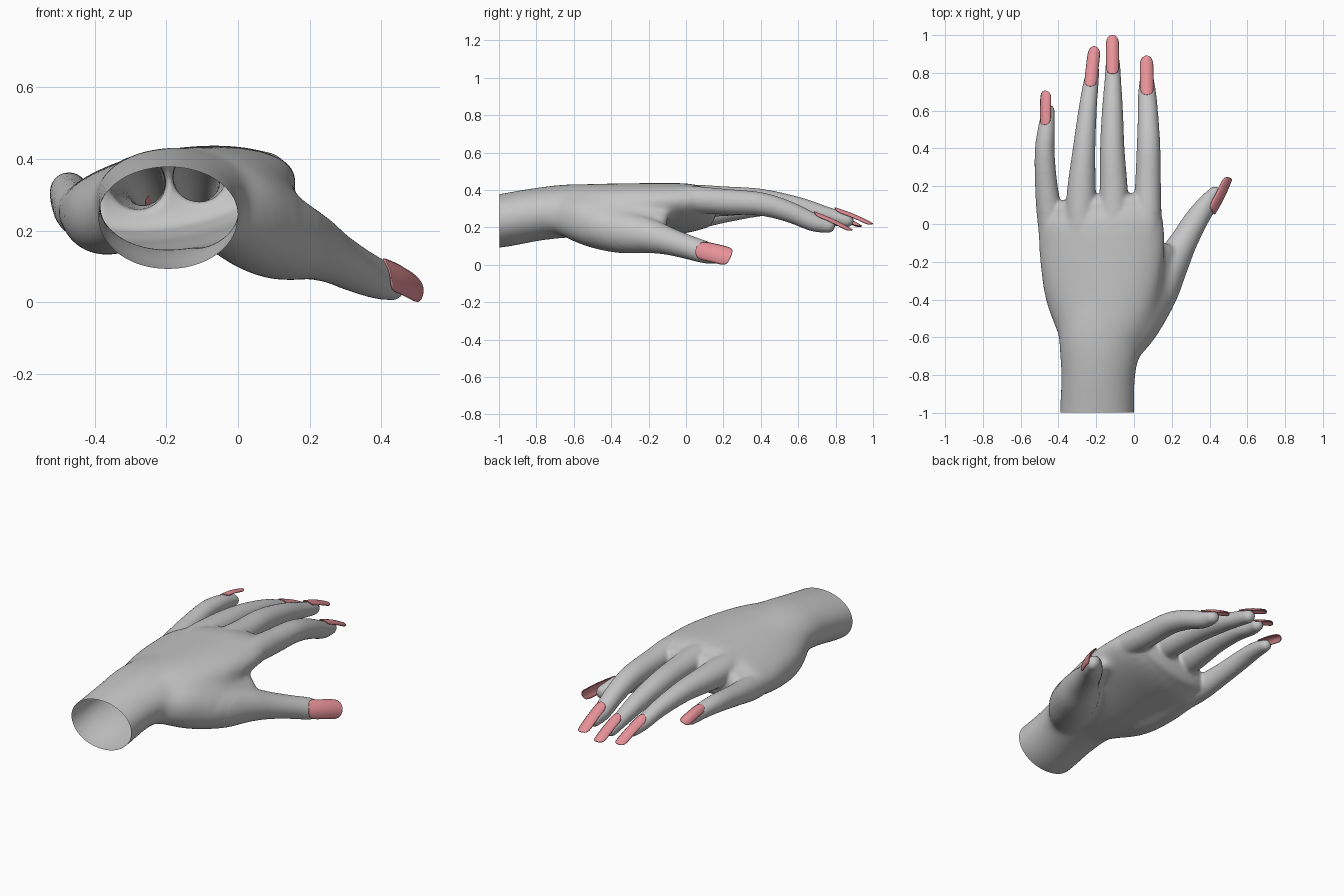
import bpy
import bmesh
import math
from mathutils import Vector

cube = bpy.data.objects.get("Cube")
if cube:
    bpy.data.objects.remove(cube)


def material(name, rgb):
    m = bpy.data.materials.new(name)
    m.use_nodes = True
    m.diffuse_color = (*rgb, 1)
    bsdf = next(n for n in m.node_tree.nodes if n.type == "BSDF_PRINCIPLED")
    bsdf.inputs["Base Color"].default_value = (*rgb, 1)
    return m


skin = material("grey skin", (0.56, 0.56, 0.56))
polish = material("pink nail polish", (0.8, 0.29, 0.32))


def make_object(name, bm, mat):
    mesh = bpy.data.meshes.new(name)
    bm.to_mesh(mesh)
    bm.free()
    mesh.materials.append(mat)
    ob = bpy.data.objects.new(name, mesh)
    bpy.context.collection.objects.link(ob)
    for p in mesh.polygons:
        p.use_smooth = True
    return ob


def spline(rows, steps=8):
    """Smooth curve through rows of numbers."""
    rows = [tuple(2 * a - b for a, b in zip(rows[0], rows[1]))] + rows
    rows.append(tuple(2 * a - b for a, b in zip(rows[-1], rows[-2])))
    out = []
    for a, b, c, d in zip(rows, rows[1:], rows[2:], rows[3:]):
        for k in range(steps):
            t = k / steps
            out.append([q + t * ((r - p) + t * (2*p - 5*q + 4*r - s + t * (3*q - p - 3*r + s))) / 2
                        for p, q, r, s in zip(a, b, c, d)])
    out.append(list(rows[-2]))
    return out


def loft(bm, rows, up, sides=32):
    """Closed tube; each row is x, y, z, half width, height above, height below."""
    pts = spline(rows)
    # rounded end
    end = pts[-1]
    direction = (Vector(end[:3]) - Vector(pts[-2][:3])).normalized()
    for k in range(1, 7):
        a = k / 6 * math.radians(84)
        centre = Vector(end[:3]) + direction * min(end[3], 0.06) * math.sin(a)
        pts.append([*centre] + [r * math.cos(a) for r in end[3:]])
    rings = []
    for i, p in enumerate(pts):
        tangent = Vector(pts[min(i + 1, len(pts) - 1)][:3]) - Vector(pts[max(i - 1, 0)][:3])
        side = tangent.cross(Vector(up)).normalized()
        top = side.cross(tangent).normalized()
        ring = []
        for s in range(sides):
            a = 2 * math.pi * s / sides
            h = p[4] if math.sin(a) > 0 else p[5]
            ring.append(bm.verts.new(Vector(p[:3]) + side * p[3] * math.cos(a) + top * h * math.sin(a)))
        rings.append(ring)
    for r, q in zip(rings, rings[1:]):
        for s in range(sides):
            n = (s + 1) % sides
            bm.faces.new((r[s], r[n], q[n], q[s]))
    bm.faces.new(rings[0][::-1])
    bm.faces.new(rings[-1])


def finger(bm, rows, up=(0, 0, 1)):
    loft(bm, [(x, y, z, r, r * h, r * h) for x, y, z, r, h in rows], up)


body = bmesh.new()

# wrist
loft(body, [(-.195, -1.12, .235, .2, .13, .145), (-.195, -1, .24, .2, .138, .15),
            (-.19, -.8, .27, .199, .142, .143), (-.18, -.62, .29, .22, .142, .143),
            (-.17, -.45, .295, .22, .135, .13)], (0, 0, 1))

# palm, sloping down towards the little finger
loft(body, [(-.18, -.66, .285, .19, .13, .13), (-.175, -.55, .285, .25, .142, .14),
            (-.17, -.4, .285, .3, .145, .135), (-.17, -.2, .292, .335, .138, .125),
            (-.175, 0, .3, .335, .127, .12), (-.185, .1, .307, .285, .095, .105)], (-.16, 0, 1))

# heel of the palm below the little finger
finger(body, [(-.26, -.68, .28, .08, 1), (-.35, -.42, .242, .11, 1),
              (-.39, -.2, .245, .107, 1), (-.4, -.02, .255, .09, 1)])

# fingers
finger(body, [(.03, -.28, .33, .03, 1), (.055, -.1, .345, .07, 1), (.068, .02, .35, .076, .95),
              (.074, .2, .338, .069, 1), (.077, .4, .325, .063, 1), (.075, .55, .284, .056, 1),
              (.07, .68, .228, .049, 1), (.068, .76, .209, .039, 1)])
finger(body, [(-.1, -.28, .345, .04, .9), (-.102, -.1, .352, .08, .95), (-.105, .02, .355, .082, .92),
              (-.108, .2, .35, .074, .95), (-.115, .4, .342, .065, 1), (-.114, .6, .307, .056, 1),
              (-.112, .75, .267, .045, 1), (-.112, .86, .237, .038, 1)])
finger(body, [(-.25, -.28, .325, .04, .9), (-.27, -.1, .325, .08, .95), (-.28, .02, .33, .085, .93),
              (-.277, .2, .333, .075, .97), (-.264, .4, .33, .06, 1), (-.246, .6, .3, .049, 1),
              (-.23, .73, .26, .042, 1), (-.217, .81, .24, .035, 1)])
finger(body, [(-.39, -.28, .25, .04, 1), (-.425, -.1, .25, .07, 1), (-.442, .02, .255, .071, 1),
              (-.464, .2, .284, .06, 1), (-.473, .38, .31, .053, 1), (-.464, .5, .31, .046, 1),
              (-.453, .6, .292, .034, 1)])

# thumb with its ball
thumb_up = (.8, -.35, .4)
finger(body, [(-.1, -.76, .26, .06, 1), (-.02, -.6, .24, .11, 1), (.05, -.47, .208, .125, 1),
              (.125, -.33, .178, .121, 1), (.2, -.2, .156, .095, 1), (.264, -.09, .126, .074, 1),
              (.328, .02, .092, .064, 1), (.388, .105, .066, .06, .85), (.425, .155, .048, .046, .85)],
       thumb_up)

# web between thumb and palm
loft(body, [(-.06, -.72, .28, .06, .06, .06), (.01, -.55, .275, .13, .1, .09),
            (.08, -.38, .26, .15, .09, .08), (.125, -.22, .25, .12, .06, .06),
            (.145, -.15, .245, .1, .045, .045)], (.65, 0, .75))

# fuse everything into one soft skin
draft = make_object("hand_draft", body, skin)
remesh = draft.modifiers.new("fuse", "REMESH")
remesh.mode = "VOXEL"
remesh.voxel_size = 0.008
soften = draft.modifiers.new("soften", "SMOOTH")
soften.factor = 0.5
soften.iterations = 14
fused = bpy.data.meshes.new_from_object(draft.evaluated_get(bpy.context.evaluated_depsgraph_get()))
hand = bmesh.new()
hand.from_mesh(fused)
bpy.data.objects.remove(draft)
bpy.data.meshes.remove(fused)

# blend the palm, thumb ball and knuckles, less towards the fingers
for reach, thumb_reach, rounds in ((-.06, .16, 40), (0, .19, 20), (.06, .22, 12)):
    soft = [v for v in hand.verts if v.co.y < reach and v.co.x < thumb_reach]
    for _ in range(rounds):
        bmesh.ops.smooth_vert(hand, verts=soft, factor=0.5,
                              use_axis_x=True, use_axis_y=True, use_axis_z=True)

# open the wrist
bmesh.ops.bisect_plane(hand, geom=hand.verts[:] + hand.edges[:] + hand.faces[:],
                       plane_co=(0, -0.997, 0), plane_no=(0, 1, 0), clear_inner=True)
make_object("hand", hand, skin)


# nails: long curved plates with round ends
def nail(name, base, tip, up, half_width, sag):
    base, tip = Vector(base), Vector(tip)
    along = tip - base
    side = along.cross(Vector(up)).normalized()
    top = side.cross(along).normalized()
    bm = bmesh.new()
    rows, cols = 20, 10
    grid = []
    for i in range(rows + 1):
        t = (1 - math.cos(math.pi * i / rows)) / 2
        w = half_width * max(0.03, 1 - abs(2 * t - 1) ** 7) ** 0.5
        line = []
        for j in range(cols + 1):
            v = (2 * j / cols - 1) * w / half_width
            arch = 0.006 * math.sin(math.pi * t)
            line.append(bm.verts.new(base + along * t + side * half_width * v + top * (arch - sag * v * v)))
        grid.append(line)
    for a, b in zip(grid, grid[1:]):
        for j in range(cols):
            bm.faces.new((a[j], a[j + 1], b[j + 1], b[j]))
    bmesh.ops.recalc_face_normals(bm, faces=bm.faces[:])
    ob = make_object(name, bm, polish)
    thick = ob.modifiers.new("thickness", "SOLIDIFY")
    thick.thickness = 0.005
    thick.offset = 0


nail("index_nail", (.069, .685, .284), (.066, .89, .187), (0, 0, 1), .034, .018)
nail("middle_nail", (-.113, .795, .306), (-.114, 1, .22), (0, 0, 1), .033, .018)
nail("ring_nail", (-.234, .73, .308), (-.209, .94, .208), (-.1, 0, 1), .032, .018)
nail("little_nail", (-.475, .525, .35), (-.472, .705, .315), (-.45, 0, 1), .03, .018)
nail("thumb_nail", (.422, .056, .09), (.514, .24, .046), thumb_up, .052, .022)
